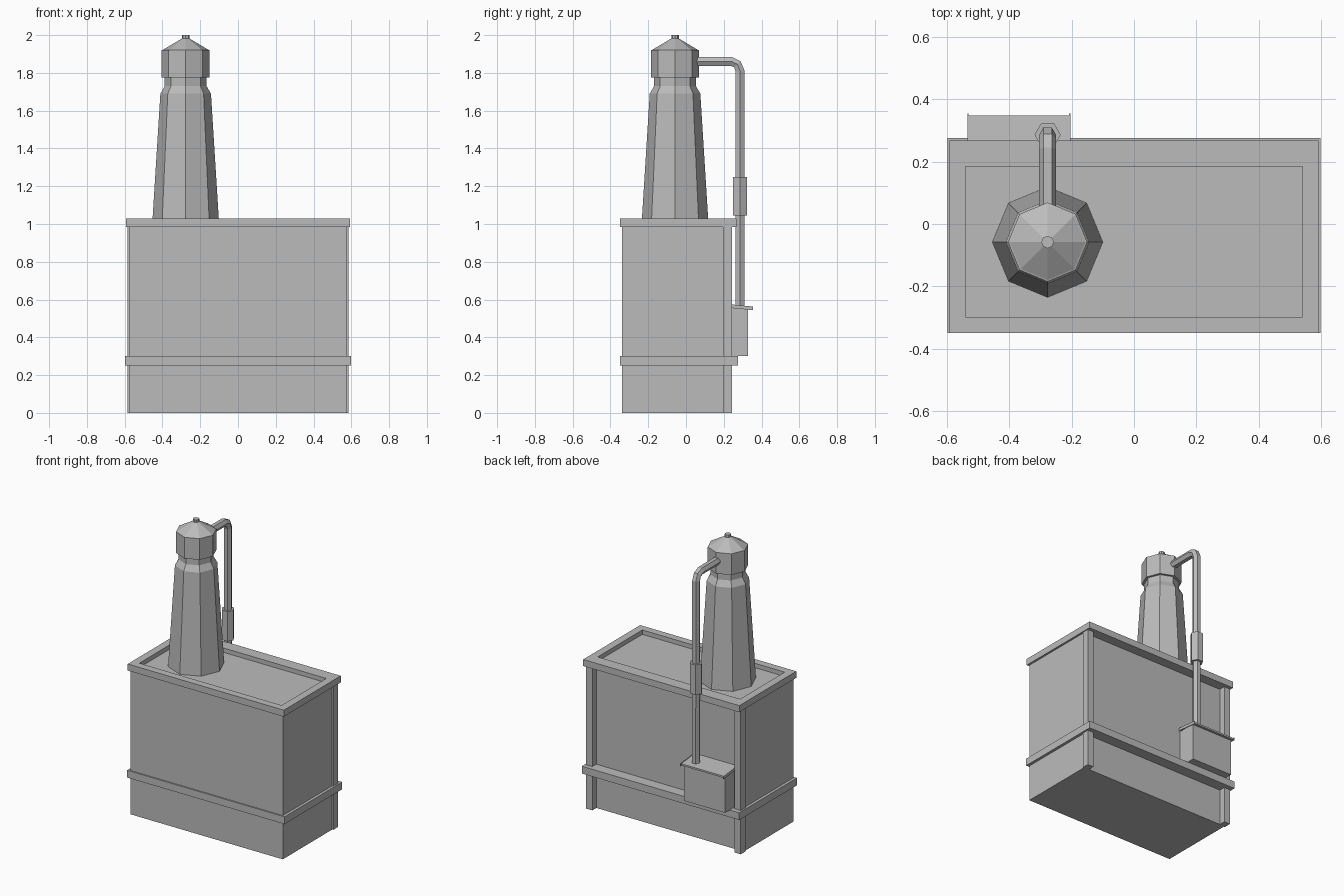
import bpy, bmesh, math
from mathutils import Vector, Matrix

if "Cube" in bpy.data.objects:
    bpy.data.objects.remove(bpy.data.objects["Cube"], do_unlink=True)

GREY = (0.5, 0.5, 0.5, 1)
mat = bpy.data.materials.new("plain grey")
mat.use_nodes = True
mat.diffuse_color = GREY
mat.node_tree.nodes["Principled BSDF"].inputs["Base Color"].default_value = GREY


def finish(name, bm):
    bmesh.ops.recalc_face_normals(bm, faces=bm.faces)
    mesh = bpy.data.meshes.new(name)
    bm.to_mesh(mesh)
    bm.free()
    mesh.materials.append(mat)
    ob = bpy.data.objects.new(name, mesh)
    bpy.context.collection.objects.link(ob)
    return ob


def box_bm(x, y, z):
    bm = bmesh.new()
    bmesh.ops.create_cube(bm, size=1)
    for v in bm.verts:
        v.co = [r[0] if c < 0 else r[1] for c, r in zip(v.co, (x, y, z))]
    return bm


def box(name, x, y, z):
    return finish(name, box_bm(x, y, z))


def loft(name, rings):
    """Skin a list of equal-sized point rings and cap both ends."""
    bm = bmesh.new()
    rows = [[bm.verts.new(p) for p in ring] for ring in rings]
    n = len(rows[0])
    for a, b in zip(rows, rows[1:]):
        for i in range(n):
            j = (i + 1) % n
            bm.faces.new((a[i], a[j], b[j], b[i]))
    bm.faces.new(rows[0])
    bm.faces.new(rows[-1])
    return finish(name, bm)


def turned(name, x, y, sides, profile):
    return loft(name, [[(x + r * math.cos(math.tau * i / sides),
                         y + r * math.sin(math.tau * i / sides), z)
                        for i in range(sides)] for r, z in profile])


# Main body, belt and rear corner posts
box("body", (-.578, .578), (-.34, .2), (0, 1))
box("belt", (-.597, .597), (-.349, .276), (.25, .3))
for side, s in (("right", -1), ("left", 1)):
    box(side + "_rear_post", sorted((s * .54, s * .586)), (.195, .244), (0, 1))

# Roof slab with a sunken tray
bm = box_bm((-.592, .592), (-.349, .268), (.985, 1.03))
top = max(bm.faces, key=lambda f: f.calc_center_median().z)
bmesh.ops.inset_region(bm, faces=[top], thickness=.05)
for v in top.verts:
    v.co.x = math.copysign(.54, v.co.x)
    v.co.y = .185 if v.co.y > 0 else -.298
tray = bmesh.ops.extrude_discrete_faces(bm, faces=[top])["faces"][0]
bmesh.ops.translate(bm, verts=tray.verts, vec=(0, 0, -.04))
finish("roof_tray", bm)

# Eight-sided tower and its cap
TX, TY = -.277, -.058
turned("tower", TX, TY, 8, [(.178, .985), (.134, 1.69), (.111, 1.73), (.111, 1.78)])
turned("tower_cap", TX, TY, 8, [(.127, 1.775), (.127, 1.92), (.121, 1.922), (.02, 1.982)])
turned("cap_knob", TX, TY, 8, [(.02, 1.975), (.02, 2)])

# Six-sided pipe: out of the cap, round the bend, down to the box
PY = .286
path = [Vector((TX, y, z)) for y, z in
        ((.03, 1.86), (.24, 1.86), (.272, 1.846), (PY, 1.81), (PY, .55))]
rings = []
for i, p in enumerate(path):
    t0 = (p - path[max(i - 1, 0)]).normalized()
    t1 = (path[min(i + 1, len(path) - 1)] - p).normalized()
    t = (t0 + t1).normalized()
    up = Vector((1, 0, 0)).cross(t)
    rings.append([p + .027 * (Vector((1, 0, 0)) * math.cos(k * math.pi / 3)
                              + up * math.sin(k * math.pi / 3)) for k in range(6)])
loft("pipe", rings)
turned("pipe_sleeve", TX, PY, 6, [(.042, 1.045), (.042, 1.25)])

# Rear box with a sloping lid and thin side lips
box("rear_box", (-.525, -.213), (.195, .328), (.3, .556))


def lid_part(name, x0, x1, low, high, y1):
    side = [(.2, .575 - low), (y1, .56 - low), (y1, .56 + high), (.2, .575 + high)]
    loft(name, [[(x, y, z) for y, z in side] for x in (x0, x1)])


lid_part("box_lid", -.532, -.206, .012, 0, .348)
for side, x in (("right", -.534), ("left", -.208)):
    lid_part(side + "_lid_lip", x, x + .004, .016, .003, .354)
